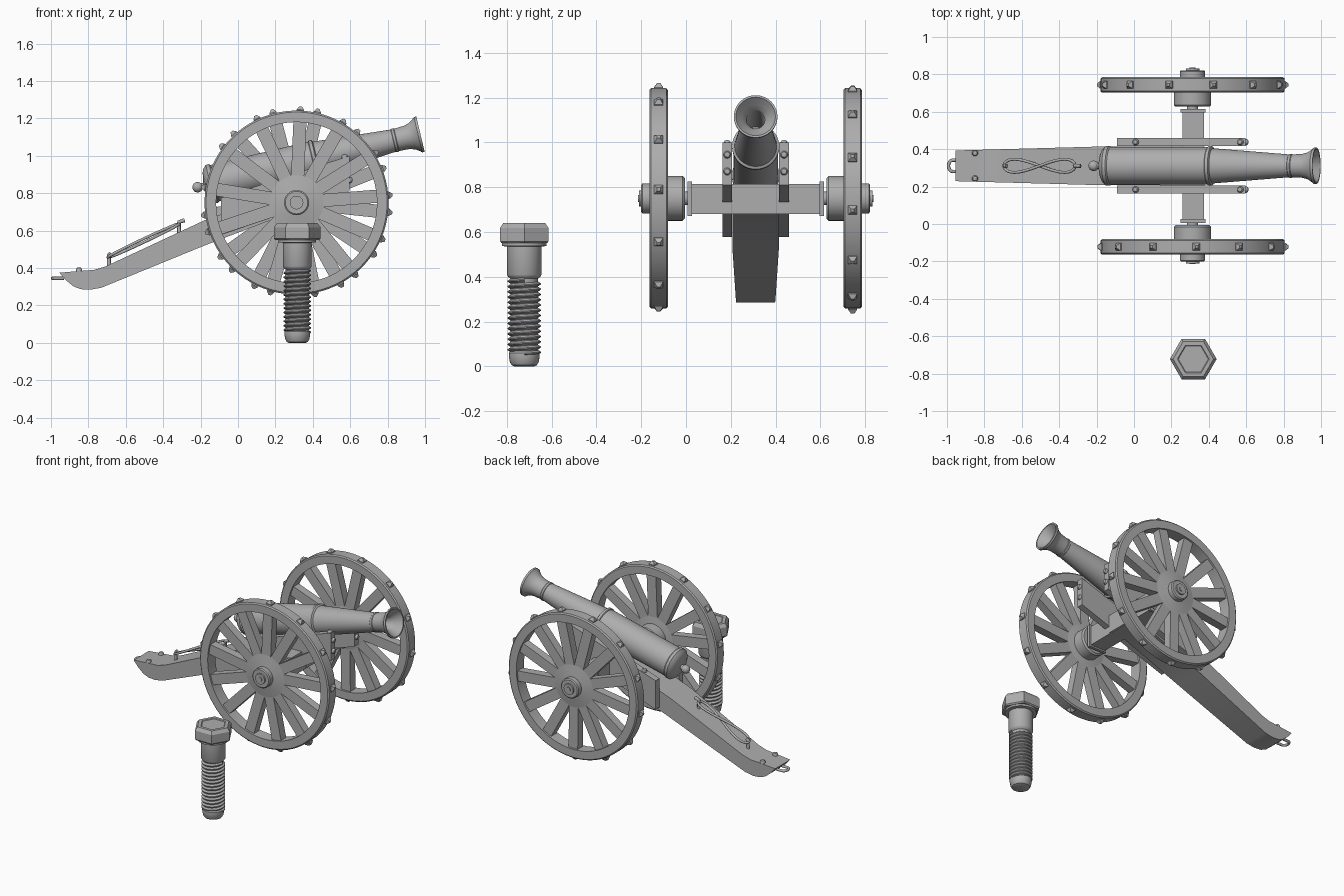
import bpy, bmesh
from math import sin, cos, pi, radians
from mathutils import Matrix, Vector

cube = bpy.data.objects.get("Cube")
if cube:
    bpy.data.objects.remove(cube)

T = lambda x, y, z: Matrix.Translation((x, y, z))
R = lambda deg, axis: Matrix.Rotation(radians(deg), 4, axis)

iron = bpy.data.materials.new("grey_metal")
iron.use_nodes = True
iron.diffuse_color = (0.42, 0.42, 0.42, 1)
iron.node_tree.nodes["Principled BSDF"].inputs["Base Color"].default_value = (0.42, 0.42, 0.42, 1)

MID = 0.311          # centre line of the gun in y
AXLE_X, AXLE_Z = 0.313, 0.75


def finish(name, bm, matrix=Matrix()):
    """Turn a bmesh into an object, smooth but with sharp edges kept."""
    bmesh.ops.recalc_face_normals(bm, faces=bm.faces)
    for f in bm.faces:
        f.smooth = True
    for e in bm.edges:
        e.smooth = e.calc_face_angle(0) < radians(32)
    bm.transform(matrix)
    mesh = bpy.data.meshes.new(name)
    bm.to_mesh(mesh)
    bm.free()
    mesh.materials.append(iron)
    ob = bpy.data.objects.new(name, mesh)
    bpy.context.collection.objects.link(ob)
    return ob


def lathe(name, profile, matrix, steps=48, closed=False):
    """Spin (radius, height) points around local z."""
    bm = bmesh.new()
    vs = [bm.verts.new((r, 0, h)) for r, h in profile]
    pairs = list(zip(vs, vs[1:])) + ([(vs[-1], vs[0])] if closed else [])
    es = [bm.edges.new(p) for p in pairs]
    bmesh.ops.spin(bm, geom=vs + es, cent=(0, 0, 0), axis=(0, 0, 1),
                   angle=2 * pi, steps=steps)
    bmesh.ops.remove_doubles(bm, verts=bm.verts, dist=1e-5)
    return finish(name, bm, matrix)


def box(name, size, matrix):
    bm = bmesh.new()
    bmesh.ops.create_cube(bm, size=1, matrix=Matrix.Diagonal((*size, 1)))
    return finish(name, bm, matrix)


def prism(name, outline, y, half, matrix=Matrix()):
    """Extrude an x-z outline in y; half(x) gives the half width."""
    bm = bmesh.new()
    face = bm.faces.new([bm.verts.new((x, -1, z)) for x, z in outline])
    out = bmesh.ops.extrude_face_region(bm, geom=[face])["geom"]
    for v in out:
        if isinstance(v, bmesh.types.BMVert):
            v.co.y = 1
    for v in bm.verts:
        v.co.y = y + v.co.y * half(v.co.x)
    return finish(name, bm, matrix)


def rivet(name, matrix, r=0.017):
    return lathe(name, [(r, -0.01), (r, 0.006), (r * 0.7, 0.015), (0, 0.018)], matrix, 12)


def tube(name, points, radius, cyclic=False):
    cu = bpy.data.curves.new(name, "CURVE")
    cu.dimensions = "3D"
    cu.bevel_depth = radius
    cu.bevel_resolution = 2
    cu.use_fill_caps = True
    sp = cu.splines.new("POLY")
    sp.points.add(len(points) - 1)
    for p, co in zip(sp.points, points):
        p.co = (*co, 1)
    sp.use_cyclic_u = cyclic
    sp.use_smooth = True
    cu.materials.append(iron)
    ob = bpy.data.objects.new(name, cu)
    bpy.context.collection.objects.link(ob)
    return ob


# Wheels: rim, spokes, studs, hub
COUNT = 13
for side, label, phase in ((-1, "right", 2.4), (1, "left", 13)):
    y = MID + 0.433 * side
    centre = T(AXLE_X, y, AXLE_Z)
    outward = centre @ R(-90 * side, "X")
    lathe(label + "_wheel_rim",
          [(0.43, -0.041), (0.484, -0.041), (0.492, -0.034), (0.492, 0.034), (0.484, 0.041), (0.43, 0.041)],
          outward, 78, True)
    for i in range(COUNT):
        turn = centre @ R(phase + i * 360 / COUNT, "Y")
        box(label + "_wheel_spoke", (0.07, 0.056, 0.40), turn @ T(0, 0, 0.24))
        lathe(label + "_wheel_stud", [(0.028, 0), (0.028, 0.008), (0.01, 0.026), (0, 0.026)],
              turn @ T(0, 0, 0.489) @ R(45, "Z"), 4)
    lathe(label + "_wheel_hub",
          [(0, -0.117), (0.09, -0.117), (0.1, -0.107), (0.1, -0.035), (0.145, -0.028), (0.145, 0.028),
           (0.067, 0.041), (0.067, 0.072), (0.06, 0.078), (0.036, 0.078), (0.036, 0.088),
           (0.016, 0.088), (0.016, 0.093), (0, 0.093)], outward)
    lathe(label + "_axle_spindle", [(0.03, -0.16), (0.03, -0.1)], outward, 24)
    lathe(label + "_axle_washer", [(0, -0.136), (0.045, -0.136), (0.045, -0.128), (0, -0.128)], outward, 24)
    box(label + "_axle_flange", (0.135, 0.02, 0.155), T(0.316, MID + 0.295 * side, 0.748))

# Axle beam
box("axle_beam", (0.114, 0.58, 0.132), T(0.316, MID, 0.747))

# Trail with its curved foot
prism("trail",
      [(-0.955, 0.375), (-0.92, 0.335), (-0.88, 0.302), (-0.84, 0.287), (-0.79, 0.284), (-0.73, 0.295),
       (-0.18, 0.52), (0.25, 0.685), (0.378, 0.685), (0.378, 0.81), (0.25, 0.81),
       (-0.18, 0.655), (-0.71, 0.408), (-0.77, 0.39), (-0.84, 0.385)],
      MID, lambda x: 0.082 + 0.022 * min(1, (x + 0.955) / 0.8))

# Cheeks with bolts on top and on the front end
for side, label in ((-1, "right"), (1, "left")):
    y = MID + 0.127 * side
    prism(label + "_cheek", [(-0.09, 0.577), (0.595, 0.81), (0.595, 1.0), (-0.09, 0.775)],
          y, lambda x: 0.022)
    for x, z in ((0.01, 0.808), (0.57, 0.992)):
        rivet(label + "_cheek_top_bolt", T(x, y, z) @ R(-18, "Y"))
    for z in (0.945, 0.87):
        rivet(label + "_cheek_front_bolt", T(0.595, y, z) @ R(90, "Y"))
    rivet(label + "_trail_bolt", T(-0.85, MID + 0.068 * side, 0.386))

# Towing ring on the trail foot
tube("tow_ring", [(-0.93, MID - 0.03, 0.345), (-0.97, MID - 0.03, 0.345)] +
     [(-0.97 - 0.022 * sin(a * pi / 8), MID - 0.03 * cos(a * pi / 8), 0.345) for a in range(1, 8)] +
     [(-0.97, MID + 0.03, 0.345), (-0.93, MID + 0.03, 0.345)], 0.009)

# Twisted loop handle lying above the trail
slope_z = lambda x: 0.455 + 0.47 * (x + 0.7)
loop = []
for i in range(64):
    t = i * 2 * pi / 64
    x = -0.505 + 0.19 * cos(t)
    loop.append((x, MID + 0.035 * sin(2 * t), slope_z(x) + 0.01 * sin(t)))
tube("trail_loop", loop, 0.008, True)
for x, tip in ((-0.69, 0.01), (-0.315, 0.03)):
    tube("loop_post", [(x, MID, slope_z(x) - 0.07), (x, MID, slope_z(x) + 0.01),
                       (x + tip, MID, slope_z(x) + 0.02)], 0.011)

# Barrel, turned in one piece with breech knob, bands, flared muzzle and bore
knob = [(0.028 * sin(a), -0.028 * cos(a)) for a in (i * pi / 10 for i in range(9))]
lathe("barrel", knob +
      [(0.015, 0.033), (0.03, 0.038), (0.07, 0.044), (0.09, 0.054), (0.106, 0.07), (0.106, 0.088),
       (0.1, 0.095), (0.1, 0.63), (0.105, 0.634), (0.105, 0.65), (0.094, 0.656),
       (0.061, 1.075), (0.064, 1.078), (0.064, 1.09), (0.061, 1.094), (0.064, 1.15), (0.073, 1.18),
       (0.088, 1.202), (0.097, 1.212), (0.097, 1.225), (0.088, 1.225), (0.062, 1.19),
       (0.045, 1.17), (0.041, 1.16), (0.041, 0.85), (0, 0.85)],
      T(-0.216, MID, 0.832) @ R(90 - 13.4, "Y"), 64)

# Separate hex bolt: head, shank, screw thread and rounded tip
BOLT = T(0.317, -0.722, 0)
lathe("bolt_head", [(0, 0.55), (0.117, 0.55), (0.125, 0.558), (0.125, 0.618), (0.108, 0.64),
                    (0.085, 0.64), (0.08, 0.636), (0, 0.636)], BOLT, 6)
lathe("bolt_shank", [(0.06, 0.39), (0.072, 0.4), (0.077, 0.41), (0.077, 0.535),
                     (0.1, 0.537), (0.1, 0.551)], BOLT)
lathe("bolt_tip", [(0, 0), (0.045, 0), (0.056, 0.005), (0.064, 0.018), (0.069, 0.045),
                   (0.069, 0.06), (0.062, 0.068), (0.062, 0.4)], BOLT)
PITCH = 0.0235
bm = bmesh.new()
ridge = [bm.verts.new((r, 0, 0.045 + h * PITCH)) for r, h in ((0.06, 0), (0.074, 0.4), (0.074, 0.6), (0.06, 1))]
for a, b in zip(ridge, ridge[1:]):
    bm.edges.new((a, b))
thread = finish("bolt_thread", bm)
thread.matrix_world = BOLT
screw = thread.modifiers.new("helix", "SCREW")
screw.axis = "Z"
screw.angle = 2 * pi
screw.screw_offset = PITCH
screw.iterations = 14
screw.steps = screw.render_steps = 32
screw.use_merge_vertices = True
screw.use_normal_calculate = True
screw.use_smooth_shade = False
